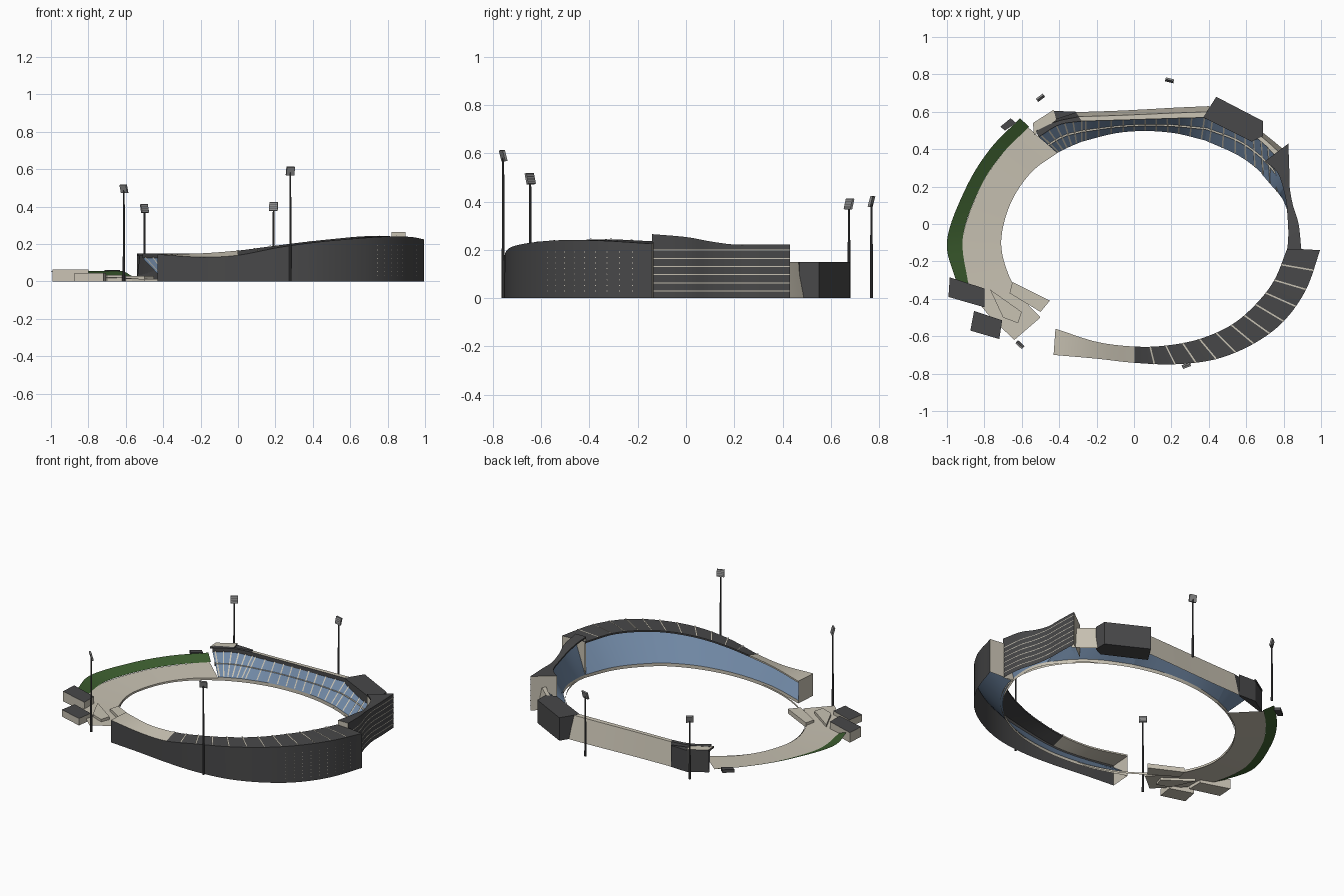
import bpy, bmesh, math
from mathutils import Vector, Matrix

cube = bpy.data.objects.get("Cube")
if cube:
    bpy.data.objects.remove(cube, do_unlink=True)


def material(name, r, g, b):
    m = bpy.data.materials.new(name)
    m.use_nodes = True
    m.diffuse_color = (r, g, b, 1)
    m.node_tree.nodes["Principled BSDF"].inputs["Base Color"].default_value = (r, g, b, 1)
    return m


MATS = [material("charcoal cladding", .065, .065, .067),
        material("cream concrete", .58, .54, .45),
        material("seat blue", .165, .25, .38),
        material("grass green", .045, .11, .028),
        material("lamp grey", .25, .25, .25)]
DARK, CREAM, BLUE, GREEN, GREY = range(5)
STEPS = 8
parts = []


def make(name, bm, merge=True):
    if merge:
        bmesh.ops.remove_doubles(bm, verts=bm.verts, dist=.0001)
        bmesh.ops.recalc_face_normals(bm, faces=bm.faces)
    mesh = bpy.data.meshes.new(name)
    bm.to_mesh(mesh)
    bm.free()
    for m in MATS:
        mesh.materials.append(m)
    ob = bpy.data.objects.new(name, mesh)
    bpy.context.collection.objects.link(ob)
    parts.append(ob)
    return ob


def face(bm, points, mat):
    f = bm.faces.new([bm.verts.new(p) for p in points])
    f.material_index = mat


def spline(points, z=None):
    """Catmull-Rom curve through the control points."""
    p = [Vector((q[0], q[1], q[2] if z is None else z)) for q in points]
    p = [2 * p[0] - p[1]] + p + [2 * p[-1] - p[-2]]
    out = []
    for a, b, c, d in zip(p, p[1:], p[2:], p[3:]):
        for i in range(STEPS):
            t = i / STEPS
            out.append(b + (c - a) * t / 2 + (2 * a - 5 * b + 4 * c - d) * t * t / 2
                       + (3 * b - a - 3 * c + d) * t ** 3 / 2)
    return out + [p[-2]]


def at(curve, z):
    return [Vector((p.x, p.y, z)) for p in curve]


def shift(curve, dx=0, dy=0, dz=0):
    return [p + Vector((dx, dy, dz)) for p in curve]


def mix(a, b, t):
    return [p.lerp(q, t) for p, q in zip(a, b)]


def ribbon(bm, a, b, mat):
    """Strip of quads between two curves; mat is an index or a rule."""
    for i in range(len(a) - 1):
        face(bm, (a[i], a[i + 1], b[i + 1], b[i]), mat(i) if callable(mat) else mat)


def bars(name, pairs, width, lift, mat=CREAM):
    """Thin flat plates lying along each pair of points."""
    bm = bmesh.new()
    for p, q in pairs:
        side = (q - p).cross(Vector((0, 0, 1))).normalized() * width / 2
        up = Vector((0, 0, lift))
        face(bm, (p - side + up, p + side + up, q + side + up, q - side + up), mat)
    return make(name, bm)


def prism(name, outline, low, high, side, top):
    bm = bmesh.new()
    base = [Vector((x, y, low)) for x, y in outline]
    lid = at(base, high)
    face(bm, base, side)
    face(bm, lid, top)
    ribbon(bm, base + base[:1], lid + lid[:1], side)
    return make(name, bm)


def roofed_stand(name, foot, inner, outer, roof, cap):
    """Outer wall, roof slab and raked seats beneath, with closed ends."""
    bm = bmesh.new()
    ground, lip = at(outer, 0), shift(inner, dz=-.01)
    back = [Vector((p.x, p.y, p.z * .85)) for p in outer]
    ribbon(bm, ground, outer, DARK)
    ribbon(bm, outer, inner, roof)
    ribbon(bm, inner, lip, roof)
    ribbon(bm, lip, shift(outer, dz=-.01), roof)
    ribbon(bm, at(foot, .02), mix(at(foot, .02), back, .97), BLUE)
    ribbon(bm, at(foot, 0), at(foot, .02), CREAM)
    for i in (0, -1):
        face(bm, (ground[i], outer[i], inner[i], at(inner, 0)[i]), cap)
    return make(name, bm)


def open_stand(name, foot, back, outer, wall, sill):
    """Raked seats with a low rear parapet and a leaning outer wall."""
    bm = bmesh.new()
    front, crest = at(foot, .02), [Vector((p.x, p.y, .15)) for p in back]
    rim = mix(crest, at(outer, .148), .5)
    ribbon(bm, at(foot, 0), front, CREAM)
    ribbon(bm, front, back, BLUE)
    ribbon(bm, back, crest, DARK)
    ribbon(bm, crest, rim, sill)
    ribbon(bm, rim, at(outer, 0), wall)
    make(name, bm)
    n = len(foot)
    walk = mix(front, back, .5)
    bars(name + "_aisles", [(front[i], back[i]) for i in range(1, n, 3)], .008, .005)
    bars(name + "_walkway", list(zip(walk, walk[1:])), .01, .006)


# Main curved grandstand
inner = spline([(-.42, -.56, .145), (-.2, -.63, .15), (0, -.655, .165), (.17, -.65, .187),
                (.35, -.615, .21), (.52, -.54, .228), (.65, -.43, .24), (.75, -.3, .243),
                (.82, -.13, .235)])
outer = spline([(-.43, -.7, .145), (-.2, -.72, .13), (0, -.742, .14), (.22, -.75, .182),
                (.44, -.722, .212), (.64, -.64, .23), (.8, -.52, .24), (.92, -.35, .238),
                (.995, -.14, .225)])
first_dark = 2 * STEPS
roofed_stand("main_stand", inner, inner, outer,
             lambda i: CREAM if i < first_dark else DARK, CREAM)
bars("roof_ribs", [(inner[i], outer[i]) for i in range(first_dark, len(inner) - 1, 4)], .008, .004)

# Small wall openings on the main stand
bm = bmesh.new()
for i in range(len(outer) - 20, len(outer) - 2, 2):
    along = (outer[i + 1] - outer[i]).normalized()
    out = Vector((along.y, -along.x, 0)) * .002
    for k in range(8):
        p = at(outer, .03 + k * .023)[i] + out
        r, u = along * .002, Vector((0, 0, .002))
        face(bm, (p - r - u, p + r - u, p + r + u, p - r + u), CREAM)
make("wall_openings", bm)

# East building with a wavy wall and thin pale bands
east_foot = spline([(.82, -.14), (.83, -.05), (.825, .05), (.79, .14), (.74, .2), (.68, .27)], 0)
east_in = spline([(.82, -.14, .265), (.825, -.05, .255), (.82, .05, .24), (.81, .14, .224),
                  (.77, .27, .222), (.7, .335, .222)])
east_out = spline([(.895, -.14, .265), (.88, 0, .253), (.85, .1, .235), (.832, .2, .222),
                   (.83, .3, .222), (.825, .43, .222)])
roofed_stand("east_building", east_foot, east_in, east_out, DARK, CREAM)
bm = bmesh.new()
for k in range(6):
    low = shift(at(east_out, .027 + k * .034), dx=.002)
    ribbon(bm, low, shift(low, dz=.004), CREAM)
make("east_wall_bands", bm)

# Open stands on the north side
open_stand("north_stand",
           spline([(-.28, .44), (-.1, .485), (.06, .497), (.22, .485), (.38, .447)], 0),
           spline([(-.28, .55), (-.1, .555), (.06, .56), (.22, .565), (.4, .57)], .125),
           spline([(-.31, .598), (-.1, .605), (.06, .613), (.22, .622), (.4, .63)], 0),
           CREAM, CREAM)
open_stand("north_east_stand",
           spline([(.38, .447), (.56, .365), (.69, .265), (.79, .14)], 0),
           spline([(.4, .57), (.56, .52), (.68, .44), (.77, .35)], .125),
           spline([(.4, .63), (.58, .57), (.7, .48), (.81, .39)], 0),
           CREAM, CREAM)
open_stand("north_west_stand",
           spline([(-.41, .38), (-.35, .41), (-.28, .44)], 0),
           spline([(-.51, .465), (-.4, .53), (-.28, .55)], .125),
           spline([(-.54, .53), (-.43, .565), (-.31, .598)], 0),
           DARK, DARK)
prism("north_west_roof", [(-.54, .54), (-.43, .61), (-.415, .555), (-.535, .475)],
      .135, .148, DARK, CREAM)
prism("north_west_rear_wall", [(-.54, .535), (-.43, .605), (-.31, .6), (-.32, .59), (-.53, .525)],
      0, .14, DARK, DARK)
prism("corner_block", [(.44, .68), (.69, .55), (.69, .47), (.63, .44), (.37, .57)],
      0, .15, DARK, DARK)

# West terrace and grass bank
bm = bmesh.new()
near = spline([(-.41, .38), (-.55, .275), (-.66, .11), (-.71, -.09), (-.675, -.26),
               (-.6, -.39), (-.5, -.5)], .012)
far = spline([(-.57, .52), (-.7, .38), (-.82, .2), (-.915, -.07), (-.89, -.3),
              (-.8, -.46), (-.64, -.62)], .022)
ribbon(bm, near, far, CREAM)
ribbon(bm, at(near, 0), near, CREAM)
make("west_terrace", bm)
bm = bmesh.new()
ribbon(bm, spline([(-.56, .52), (-.7, .38), (-.82, .2), (-.915, -.07), (-.885, -.33)], .024),
       spline([(-.61, .565), (-.77, .4), (-.9, .19), (-1, -.09), (-.95, -.31)], .055), GREEN)
make("grass_bank", bm)

# Service buildings and ramps at the south-west
prism("service_building", [(-.985, -.285), (-.8, -.345), (-.8, -.445), (-.992, -.39)],
      0, .065, CREAM, DARK)
prism("service_annex", [(-.855, -.465), (-.705, -.515), (-.72, -.615), (-.875, -.57)],
      0, .045, CREAM, DARK)
prism("entry_ramp", [(-.65, -.31), (-.45, -.41), (-.5, -.47), (-.665, -.37)],
      0, .03, CREAM, CREAM)
prism("entry_platform", [(-.77, -.35), (-.6, -.47), (-.62, -.53), (-.7, -.5)],
      0, .034, CREAM, CREAM)
prism("display_board", [(-.715, .52), (-.66, .565), (-.63, .54), (-.69, .5)],
      .04, .06, DARK, DARK)

# Low boundary fence around the field
ring = [Vector((.06 + .768 * math.cos(a), -.08 + .573 * math.sin(a), 0))
        for a in (math.tau * i / 96 for i in range(97))]
bm = bmesh.new()
ribbon(bm, ring, at(ring, .012), CREAM)
make("boundary_fence", bm)

# Floodlights: tapered mast, tilted head and lamp rows
for name, x, y, top in (("south", .28, -.757, .59), ("south_west", -.61, -.645, .495),
                        ("north_west", -.5, .675, .39), ("north", .19, .768, .4)):
    bm = bmesh.new()
    bmesh.ops.create_cone(bm, segments=8, radius1=.007, radius2=.004, depth=top,
                          cap_ends=True, matrix=Matrix.Translation((x, y, top / 2)))
    make(name + "_mast", bm)
    aim = math.atan2(-x, y) + math.pi
    frame = (Matrix.Translation((x, y, top)) @ Matrix.Rotation(aim + math.pi, 4, "Z")
             @ Matrix.Rotation(math.radians(-15), 4, "X"))
    bm = bmesh.new()
    bmesh.ops.create_cube(bm, matrix=frame @ Matrix.Diagonal((.046, .01, .046, 1)))
    for f in bm.faces:
        f.material_index = GREY
    for k in range(4):
        z = -.016 + k * .011
        face(bm, [frame @ Vector((s, -.006, z + h)) for s, h in
                  ((-.02, 0), (.02, 0), (.02, .003), (-.02, .003))], DARK)
    make(name + "_lamp_head", bm)

# Smooth the curved walls, keep corners crisp
bpy.ops.object.select_all(action="DESELECT")
for ob in parts:
    ob.select_set(True)
bpy.context.view_layer.objects.active = parts[0]
bpy.ops.object.shade_smooth_by_angle(angle=math.radians(30))
